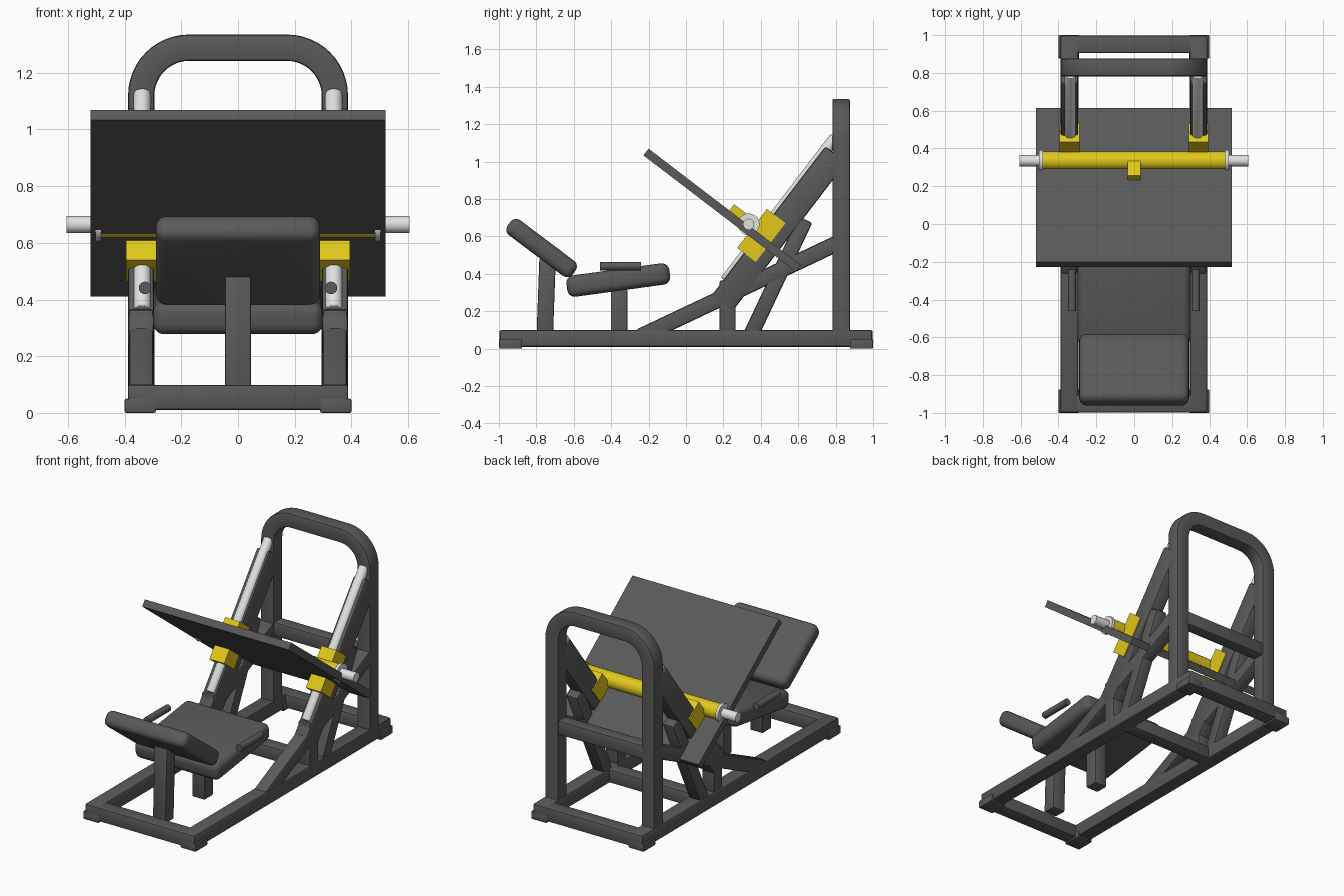
import bpy, bmesh, math
from mathutils import Vector, Matrix

if "Cube" in bpy.data.objects:
    bpy.data.objects.remove(bpy.data.objects["Cube"])


def material(name, col):
    m = bpy.data.materials.new(name)
    m.diffuse_color = (*col, 1)
    m.use_nodes = True
    m.node_tree.nodes["Principled BSDF"].inputs["Base Color"].default_value = m.diffuse_color
    return m


DARK = material("dark_grey", (0.1, 0.1, 0.1))
YELLOW = material("yellow", (0.75, 0.58, 0.01))
STEEL = material("light_steel", (0.75, 0.75, 0.75))


def finish(name, bm, mat, smooth=30):
    bmesh.ops.recalc_face_normals(bm, faces=bm.faces)
    me = bpy.data.meshes.new(name)
    bm.to_mesh(me)
    bm.free()
    me.materials.append(mat)
    ob = bpy.data.objects.new(name, me)
    bpy.context.collection.objects.link(ob)
    bpy.ops.object.select_all(action='DESELECT')
    ob.select_set(True)
    bpy.context.view_layer.objects.active = ob
    bpy.ops.object.shade_smooth_by_angle(angle=math.radians(smooth))
    return ob


def box(name, center, size, mat=DARK, angle=0.0, bevel=0.0, segs=2):
    """Box tilted by angle in the side plane."""
    bm = bmesh.new()
    bmesh.ops.create_cube(bm, size=1)
    bmesh.ops.scale(bm, vec=size, verts=bm.verts)
    if bevel:
        bmesh.ops.bevel(bm, geom=bm.edges[:], offset=bevel, segments=segs,
                        profile=0.5, affect='EDGES')
    bm.transform(Matrix.Translation(center) @ Matrix.Rotation(angle, 4, 'X'))
    return finish(name, bm, mat)


def tube(name, x, a, b, width, depth, bevel=0.012):
    """Rectangular tube between two (y, z) points."""
    a, b = Vector(a), Vector(b)
    d, c = b - a, (a + b) / 2
    return box(name, (x, c.x, c.y), (width, d.length, depth), DARK,
               math.atan2(d.y, d.x), bevel)


def rod(name, a, b, r, mat, n=32, bevel=0.0):
    a, b = Vector(a), Vector(b)
    d = b - a
    bm = bmesh.new()
    bmesh.ops.create_cone(bm, cap_ends=True, segments=n, radius1=r, radius2=r,
                          depth=d.length)
    if bevel:
        rims = [e for e in bm.edges if abs(e.verts[0].co.z - e.verts[1].co.z) < 1e-5]
        bmesh.ops.bevel(bm, geom=rims, offset=bevel, segments=3, profile=0.5,
                        affect='EDGES')
    bm.transform(Matrix.Translation((a + b) / 2) @
                 d.to_track_quat('Z', 'Y').to_matrix().to_4x4())
    return finish(name, bm, mat)


# rail axis (along the slope) and plate axis (across it), in the side plane
A = math.radians(52.6)
U = Vector((math.cos(A), math.sin(A)))
V = Vector((math.sin(A), -math.cos(A)))
TX = 0.342     # x of the side tubes

# base frame
for s in (-1, 1):
    box("base_side_rail", (s * TX, 0, 0.055), (0.094, 1.99, 0.09), bevel=0.01)
    box("base_end_rail", (0, s * 0.951, 0.055), (0.76, 0.094, 0.088), bevel=0.01)
    for t in (-1, 1):
        box("corner_foot", (s * 0.345, t * 0.938, 0.025), (0.11, 0.124, 0.05), bevel=0.006)
box("base_cross_rail", (0, 0.31, 0.055), (0.62, 0.09, 0.086), bevel=0.01)

# rear arch
H = 0.388
bm = bmesh.new()


def arch_path(half, top, r):
    pts = [(half, 0.09)]
    for i in range(13):
        t = math.pi / 2 * i / 12
        pts.append((half - r + r * math.cos(t), top - r + r * math.sin(t)))
    return pts + [(-x, z) for x, z in reversed(pts)]


outer, inner = arch_path(H, 1.335, 0.215), arch_path(0.295, 1.242, 0.122)
vo = [bm.verts.new((x, 0.782, z)) for x, z in outer]
vi = [bm.verts.new((x, 0.782, z)) for x, z in inner]
faces = [bm.faces.new((vo[i], vo[i + 1], vi[i + 1], vi[i])) for i in range(len(vo) - 1)]
ext = bmesh.ops.extrude_face_region(bm, geom=faces)
bmesh.ops.translate(bm, vec=(0, 0.094, 0),
                    verts=[g for g in ext["geom"] if isinstance(g, bmesh.types.BMVert)])
bmesh.ops.recalc_face_normals(bm, faces=bm.faces)
bm.normal_update()
long_edges = [e for e in bm.edges if len(e.link_faces) == 2
              and e.calc_face_angle() > 1.2 and abs(e.verts[0].co.y - e.verts[1].co.y) < 1e-4
              and max(v.co.z for v in e.verts) > 0.1]
bmesh.ops.bevel(bm, geom=long_edges, offset=0.01, segments=2, profile=0.5, affect='EDGES')
finish("rear_arch", bm, DARK)
box("arch_crossbar", (0, 0.828, 0.56), (0.62, 0.08, 0.09), bevel=0.01)

# sloped rails, supports and sliding sleeves
low = Vector((0.135, 0.282)) + V * 0.07
guide = Vector((0.135, 0.282)) + V * 0.012
for s in (-1, 1):
    x = s * TX
    tube("slope_beam", x, low, low + U * 1.005, 0.092, 0.14)
    box("front_upright", (x, 0.222, 0.215), (0.088, 0.085, 0.3), bevel=0.01)
    tube("long_brace", x, (-0.25, 0.062), (0.825, 0.571), 0.086, 0.086)
    tube("rear_strut", x, (0.345, 0.07), (0.638, 0.69), 0.082, 0.082)
    g0, g1 = guide + U * 0.11, guide + U * 1.075
    rod("guide_rod", (s * 0.338, *g0), (s * 0.338, *g1), 0.031, STEEL, bevel=0.008)
    box("slide_sleeve", (x, 0.403, 0.605), (0.106, 0.262, 0.125), YELLOW, A)

# foot plate
axle = Vector((0.335, 0.665))
mid = axle - U * 0.0265
pc = mid - V * 0.158
box("foot_plate", (0, pc.x, pc.y), (1.04, 1.026, 0.045), DARK, A - math.pi / 2)

# carriage axle, weight pins and tab
rod("carriage_axle", (-0.485, *axle), (0.485, *axle), 0.05, YELLOW)
for s in (-1, 1):
    rod("axle_collar", (s * 0.483, *axle), (s * 0.502, *axle), 0.058, STEEL)
    rod("weight_pin", (s * 0.48, *axle), (s * 0.605, *axle), 0.03, STEEL)
box("axle_tab", (0, 0.282, 0.722), (0.07, 0.1, 0.05), YELLOW, A - math.pi / 2)

# seat, backrest, posts and handles
box("seat_pad", (0, -0.362, 0.367), (0.6, 0.555, 0.115), DARK, math.radians(7.8), 0.04, 5)
box("back_pad", (0, -0.772, 0.538), (0.58, 0.435, 0.1), DARK, math.radians(-37), 0.038, 5)
box("seat_post", (0, -0.358, 0.165), (0.09, 0.088, 0.31), bevel=0.008)
tube("back_post", 0, (-0.757, 0.012), (-0.74, 0.48), 0.092, 0.088, 0.008)
for s in (-1, 1):
    rod("seat_handle", (s * 0.328, -0.46, 0.441), (s * 0.328, -0.24, 0.441), 0.022, DARK)
